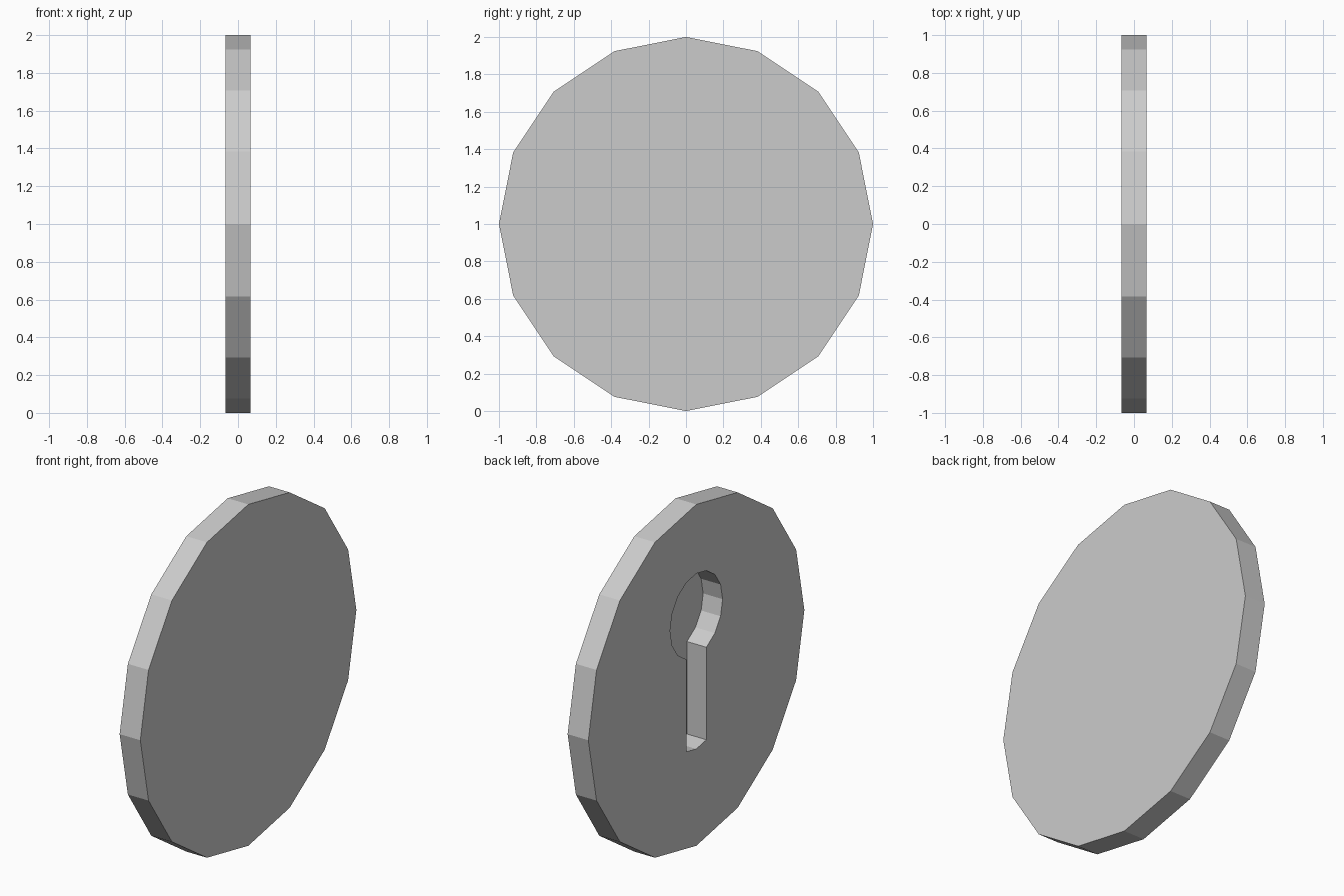
import bpy, bmesh
from math import sin, cos, radians

if "Cube" in bpy.data.objects:
    bpy.data.objects.remove(bpy.data.objects["Cube"])

HALF = 0.067      # half thickness of the disc
FLOOR = 0.059     # x of the keyhole floor


def arc(radius, cz, first, last):
    """Points (y, z) on a 16-sided circle, from step first to step last."""
    return [(radius * sin(radians(22.5 * i)), cz + radius * cos(radians(22.5 * i)))
            for i in range(first, last + 1)]


def prism(name, outline, x0, x1):
    """Extrude a (y, z) outline along x."""
    bm = bmesh.new()
    face = bm.faces.new([bm.verts.new((x0, y, z)) for y, z in outline])
    ext = bmesh.ops.extrude_face_region(bm, geom=[face])
    moved = [v for v in ext["geom"] if isinstance(v, bmesh.types.BMVert)]
    bmesh.ops.translate(bm, verts=moved, vec=(x1 - x0, 0, 0))
    bmesh.ops.recalc_face_normals(bm, faces=bm.faces[:])
    mesh = bpy.data.meshes.new(name)
    bm.to_mesh(mesh)
    bm.free()
    obj = bpy.data.objects.new(name, mesh)
    bpy.context.collection.objects.link(obj)
    return obj


# Sixteen-sided disc
disc = prism("keyhole_disc", arc(1.0, 1.0, 0, 15), -HALF, HALF)

# Keyhole: round head over a slot with a shallow pointed end
outline = arc(0.243, 1.352, -7, 7) + arc(0.243, 0.81, 7, 9)
cutter = prism("keyhole_cutter", outline, -HALF - 0.1, FLOOR)
cutter.hide_render = True

# Blind recess in the left (-x) face
cut = disc.modifiers.new("keyhole", "BOOLEAN")
cut.operation = "DIFFERENCE"
cut.solver = "EXACT"
cut.object = cutter
bpy.context.view_layer.objects.active = disc
bpy.ops.object.modifier_apply(modifier=cut.name)
bpy.data.objects.remove(cutter)
